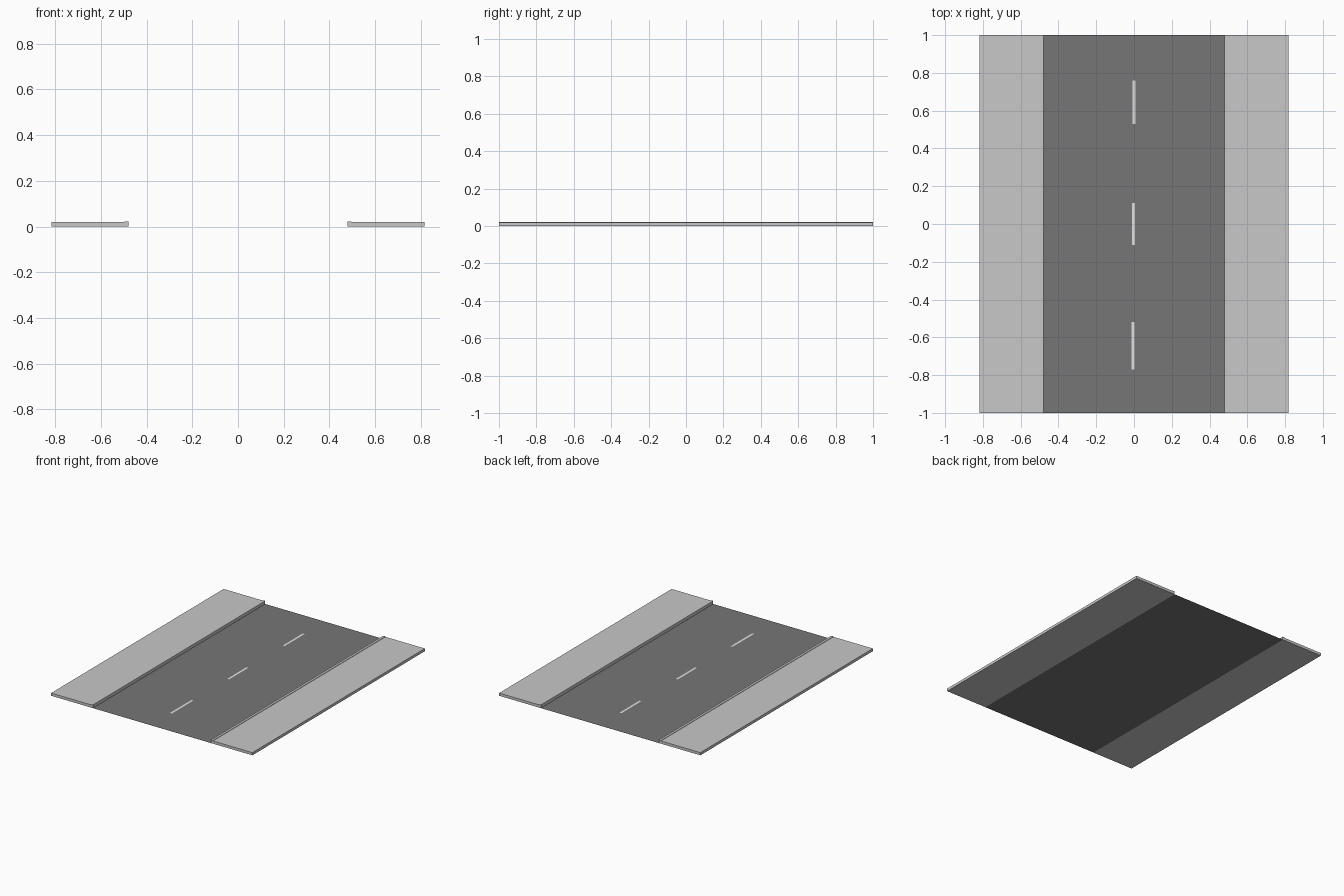
import bpy

if "Cube" in bpy.data.objects:
    bpy.data.objects.remove(bpy.data.objects["Cube"])


def material(name, v):
    m = bpy.data.materials.new(name)
    m.diffuse_color = (v, v, v, 1)
    m.use_nodes = True
    m.node_tree.nodes["Principled BSDF"].inputs["Base Color"].default_value = m.diffuse_color
    return m


asphalt = material("asphalt grey", 0.18)
concrete = material("concrete grey", 0.58)
paint = material("lane paint", 0.75)


def make_mesh(name, verts, faces, mat):
    me = bpy.data.meshes.new(name)
    me.from_pydata(verts, [], faces)
    me.materials.append(mat)
    ob = bpy.data.objects.new(name, me)
    bpy.context.collection.objects.link(ob)
    return ob


def plate(name, x0, x1, y0, y1, z, mat):
    return make_mesh(name, [(x0, y0, z), (x1, y0, z), (x1, y1, z), (x0, y1, z)],
                     [(0, 1, 2, 3)], mat)


def box(name, x0, x1, y0, y1, z0, z1, mat):
    verts = [(x, y, z) for z in (z0, z1)
             for x, y in ((x0, y0), (x1, y0), (x1, y1), (x0, y1))]
    faces = [(3, 2, 1, 0), (4, 5, 6, 7), (0, 1, 5, 4),
             (1, 2, 6, 5), (2, 3, 7, 6), (3, 0, 4, 7)]
    return make_mesh(name, verts, faces, mat)


# Flat road surface between the curbs
plate("road", -0.48, 0.48, -1, 1, 0.0, asphalt)

# Curb and sidewalk on both sides
for side, s in (("left", -1), ("right", 1)):
    a, b = sorted((s * 0.479, s * 0.497))
    box(side + "_curb", a, b, -1, 1, 0, 0.023, concrete)
    a, b = sorted((s * 0.497, s * 0.817))
    box(side + "_sidewalk", a, b, -1, 1, 0, 0.02, concrete)

# Painted centre line dashes
for i, (x, y0, y1) in enumerate(((-0.006, -0.77, -0.52), (-0.002, -0.11, 0.11),
                                 (0.0, 0.53, 0.76))):
    plate(f"lane_dash_{i + 1}", x - 0.008, x + 0.008, y0, y1, 0.0008, paint)
